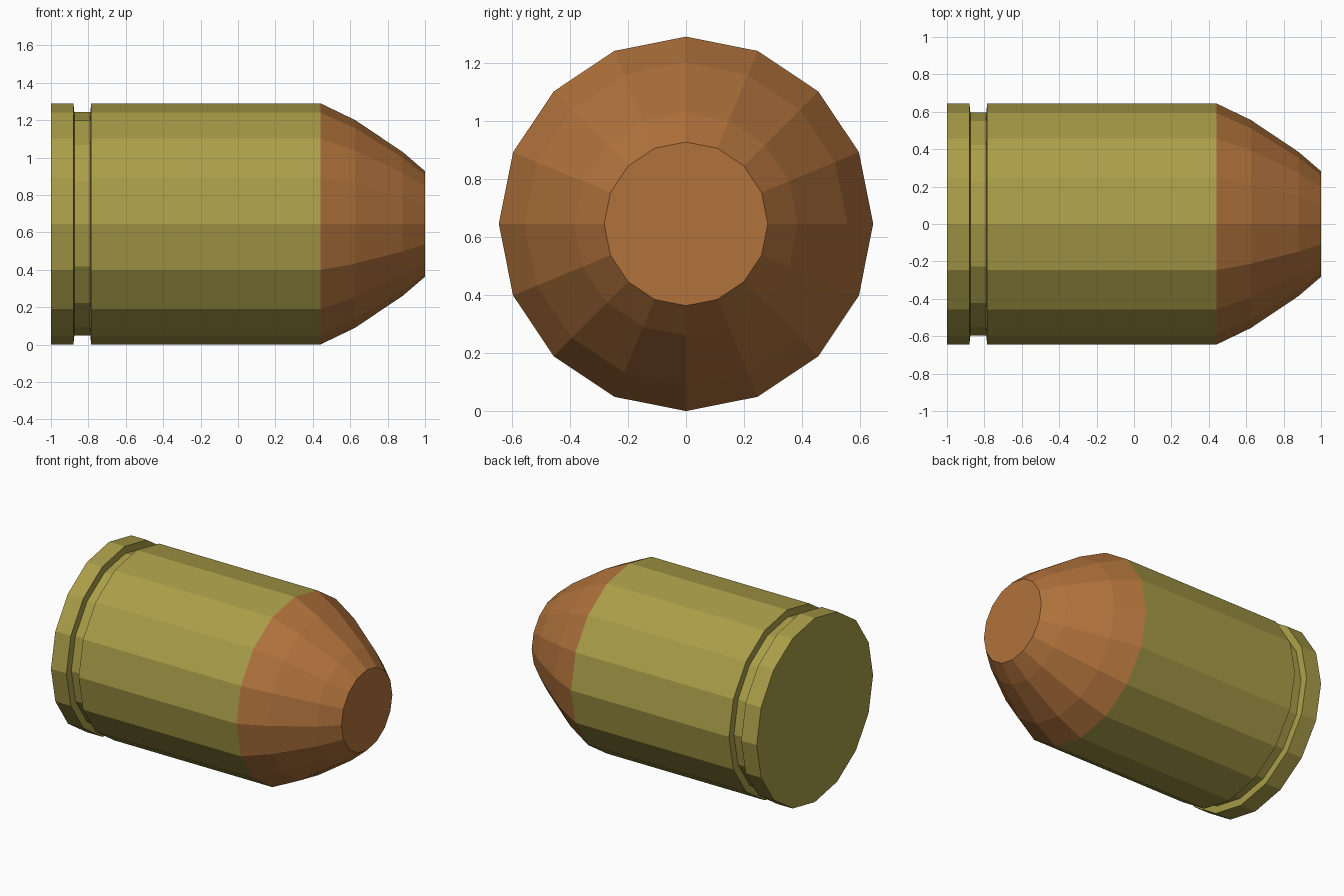
import bpy, bmesh
from math import cos, sin, tau

if "Cube" in bpy.data.objects:
    bpy.data.objects.remove(bpy.data.objects["Cube"])

SIDES = 16
RADIUS = 0.645


def material(name, color):
    mat = bpy.data.materials.new(name)
    mat.diffuse_color = (*color, 1)
    mat.use_nodes = True
    mat.node_tree.nodes["Principled BSDF"].inputs["Base Color"].default_value = mat.diffuse_color
    return mat


def lathe(name, profile, mat, cap_start=False, cap_end=False):
    """Revolve (x, radius) points around the horizontal x axis."""
    bm = bmesh.new()
    rings = [[bm.verts.new((x, r * cos(tau * i / SIDES), r * sin(tau * i / SIDES)))
              for i in range(SIDES)] for x, r in profile]
    for a, b in zip(rings, rings[1:]):
        for i in range(SIDES):
            j = (i + 1) % SIDES
            bm.faces.new((a[i], a[j], b[j], b[i])[::-1])
    if cap_start:
        bm.faces.new(rings[0][::-1])
    if cap_end:
        bm.faces.new(rings[-1])
    mesh = bpy.data.meshes.new(name)
    bm.to_mesh(mesh)
    bm.free()
    mesh.materials.append(mat)
    obj = bpy.data.objects.new(name, mesh)
    obj.location.z = RADIUS
    bpy.context.collection.objects.link(obj)
    return obj


brass = material("brass", (0.40, 0.34, 0.065))
copper = material("copper", (0.44, 0.17, 0.045))

# Casing: rim, extraction groove and straight body
lathe("casing", [(-1, RADIUS), (-0.88, RADIUS), (-0.875, 0.597), (-0.79, 0.597),
                 (-0.785, RADIUS), (0.44, RADIUS)], brass, cap_start=True)

# Bullet tip: tapered ogive with a flat nose
lathe("bullet_tip", [(0.44, RADIUS), (0.625, 0.556), (0.88, 0.385), (1, 0.282)],
      copper, cap_end=True)
